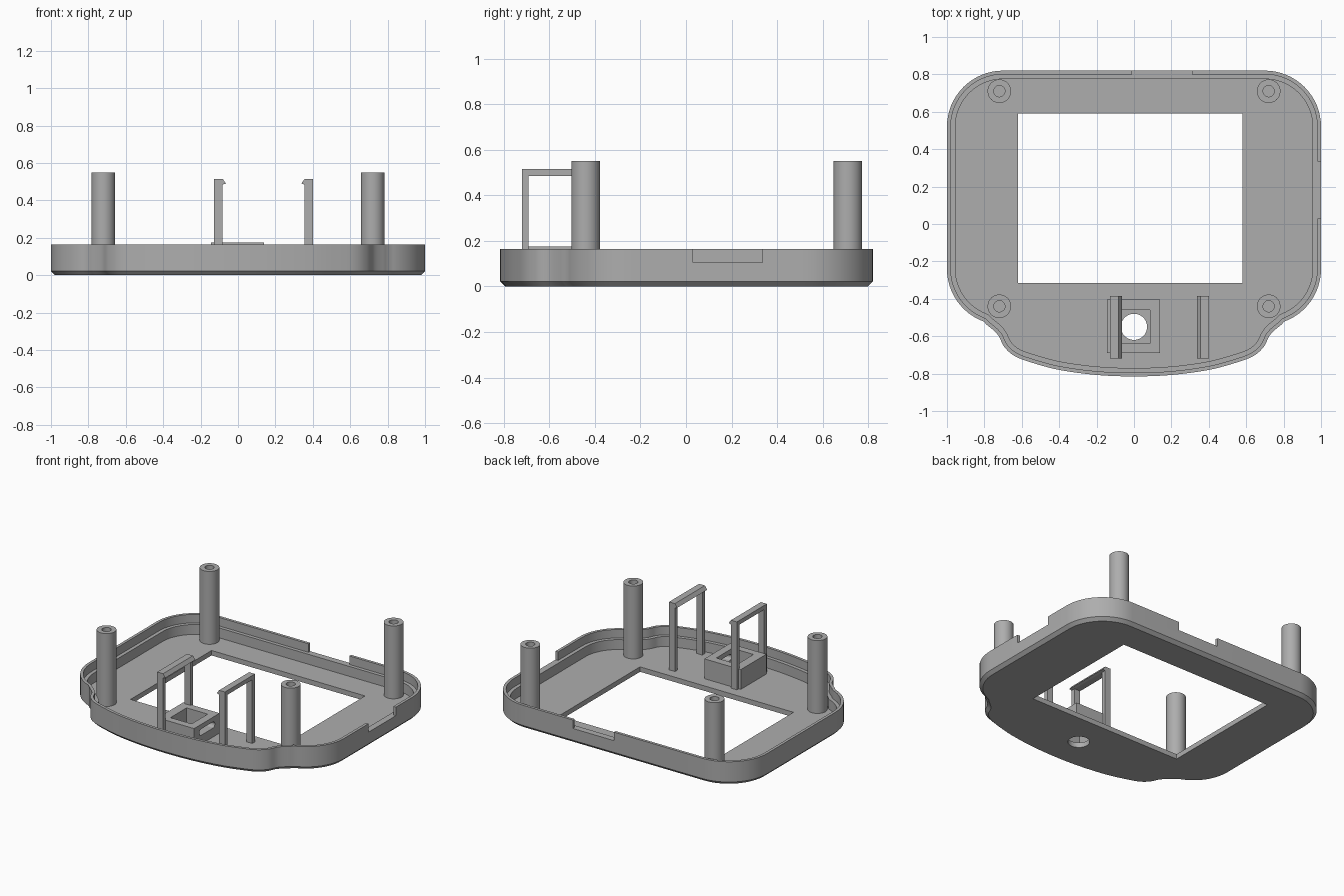
import bpy, bmesh, math
from mathutils import Vector

cube = bpy.data.objects.get("Cube")
if cube:
    bpy.data.objects.remove(cube)

grey = bpy.data.materials.new("plastic grey")
grey.use_nodes = True
COLOUR = (0.42, 0.42, 0.42, 1)
grey.diffuse_color = COLOUR
grey.node_tree.nodes["Principled BSDF"].inputs["Base Color"].default_value = COLOUR

FLOOR, RIM, LEDGE = 0.035, 0.165, 0.105


def finish(name, bm, smooth=False):
    bmesh.ops.recalc_face_normals(bm, faces=bm.faces)
    mesh = bpy.data.meshes.new(name)
    bm.to_mesh(mesh)
    bm.free()
    mesh.materials.append(grey)
    ob = bpy.data.objects.new(name, mesh)
    bpy.context.collection.objects.link(ob)
    if smooth:
        shade(ob)
    return ob


def select(ob):
    bpy.ops.object.select_all(action='DESELECT')
    ob.select_set(True)
    bpy.context.view_layer.objects.active = ob


def shade(ob):
    select(ob)
    bpy.ops.object.shade_smooth_by_angle(angle=math.radians(30))


def prism(bm, points, direction):
    face = bm.faces.new([bm.verts.new(p) for p in points])
    new = bmesh.ops.extrude_face_region(bm, geom=[face], use_keep_orig=True)["geom"]
    bmesh.ops.translate(bm, vec=direction, verts=[v for v in new if isinstance(v, bmesh.types.BMVert)])


def box(name, lo, hi):
    bm = bmesh.new()
    x, y, z = lo
    prism(bm, [(x, y, z), (hi[0], y, z), (hi[0], hi[1], z), (x, hi[1], z)], (0, 0, hi[2] - z))
    return finish(name, bm)


def cylinder(name, x, y, z0, z1, r):
    bm = bmesh.new()
    ring = [i * math.tau / 48 for i in range(48)]
    prism(bm, [(x + r * math.cos(a), y + r * math.sin(a), z0) for a in ring], (0, 0, z1 - z0))
    return finish(name, bm)


def cut(ob, cutters):
    for c in cutters:
        c.hide_render = True
        select(ob)
        mod = ob.modifiers.new("cut", 'BOOLEAN')
        mod.operation, mod.solver, mod.object = 'DIFFERENCE', 'EXACT', c
        bpy.ops.object.modifier_apply(modifier=mod.name)
        bpy.data.objects.remove(c)


def arc(cx, cy, r, a0, a1, n):
    angles = [math.radians(a0 + (a1 - a0) * i / n) for i in range(n + 1)]
    return [Vector((cx + r * math.cos(a), cy + r * math.sin(a))) for a in angles]


def spline(keys, n=6):
    out = []
    for a, b, c, d in zip(keys, keys[1:], keys[2:], keys[3:]):
        for i in range(n):
            t = i / n
            out.append(0.5 * (2 * b + (c - a) * t + (2 * a - 5 * b + 4 * c - d) * t * t
                              + (3 * b - a - 3 * c + d) * t ** 3))
    return out


def inset(loop, d):
    out = []
    for i, p in enumerate(loop):
        t = (loop[(i + 1) % len(loop)] - p).normalized() + (p - loop[i - 1]).normalized()
        t.normalize()
        out.append(p + Vector((-t.y, t.x)) * d)
    return out


# Shell outline: right half from front centre round to the back, then mirrored
front = [Vector(p) for p in [(-0.2, -0.807), (0, -0.815), (0.2, -0.807), (0.4, -0.78), (0.55, -0.74),
                             (0.64, -0.705), (0.695, -0.655), (0.73, -0.59), (0.8, -0.53), (0.87, -0.49)]]
half = spline(front) + arc(0.7, -0.24, 0.3, -70, 0, 12) + arc(0.7, 0.52, 0.3, 0, 90, 16)
outline = half + [Vector((-p.x, p.y)) for p in reversed(half[1:])]

# Shell: chamfered bottom, outer lip, inner ledge and floor
section = [(0.022, 0), (0, 0.022), (0, RIM), (0.02, RIM), (0.02, LEDGE), (0.045, LEDGE), (0.045, FLOOR)]
bm = bmesh.new()
rings = [[bm.verts.new((p.x, p.y, z)) for p in inset(outline, d)] for d, z in section]
for a, b in zip(rings, rings[1:]):
    for i in range(len(a)):
        j = (i + 1) % len(a)
        bm.faces.new((a[i], a[j], b[j], b[i]))
bm.faces.new(rings[0])
bm.faces.new(rings[-1])
shell = finish("shell", bm)
cut(shell, [
    box("window_cutter", (-0.62, -0.315, -0.1), (0.58, 0.59, 0.1)),
    cylinder("hole_cutter", 0, -0.55, -0.1, 0.1, 0.07),
    box("side_notch_cutter", (0.96, 0.03, LEDGE), (1.1, 0.335, 0.3)),
    box("back_notch_cutter", (-0.01, 0.78, LEDGE), (0.31, 0.9, 0.3)),
])
shade(shell)

# Four hollow screw posts
for side, x in (("left", 0.72), ("right", -0.72)):
    for end, y in (("back", 0.71), ("front", -0.44)):
        post = cylinder(f"{end}_{side}_post", x, y, FLOOR - 0.01, 0.55, 0.063)
        cut(post, [cylinder("bore_cutter", x, y, 0.15, 0.7, 0.03)])
        shade(post)

# Button housing with square well and a side slot
housing = box("button_housing", (-0.145, -0.69, FLOOR - 0.005), (0.14, -0.405, 0.175))
bm = bmesh.new()
slot = [(0.05, p.x, p.y) for p in arc(-0.48, 0.12, 0.022, -90, 90, 8) + arc(-0.61, 0.12, 0.022, 90, 270, 8)]
prism(bm, slot, (0.2, 0, 0))
cut(housing, [
    box("well_cutter", (-0.08, -0.64, -0.1), (0.085, -0.46, 0.3)),
    finish("slot_cutter", bm),
])

# Two clip frames with hooked top bars
Y0, Y1, TOP, BAR = -0.72, -0.385, 0.515, 0.03
for name, x, inward in (("right_clip_frame", -0.128, 1), ("left_clip_frame", 0.402, -1)):
    bm = bmesh.new()
    z = FLOOR - 0.01
    arch = [(Y0, z), (Y0, TOP), (Y1, TOP), (Y1, z), (Y1 - BAR, z), (Y1 - BAR, TOP - BAR),
            (Y0 + BAR, TOP - BAR), (Y0 + BAR, z)]
    prism(bm, [(x, py, pz) for py, pz in arch], (inward * 0.046, 0, 0))
    face_x = x + inward * 0.046
    hook = [(face_x, TOP), (face_x + inward * 0.018, TOP - 0.025), (face_x, TOP - BAR)]
    prism(bm, [(px, Y0, pz) for px, pz in hook], (0, Y1 - Y0, 0))
    finish(name, bm)
